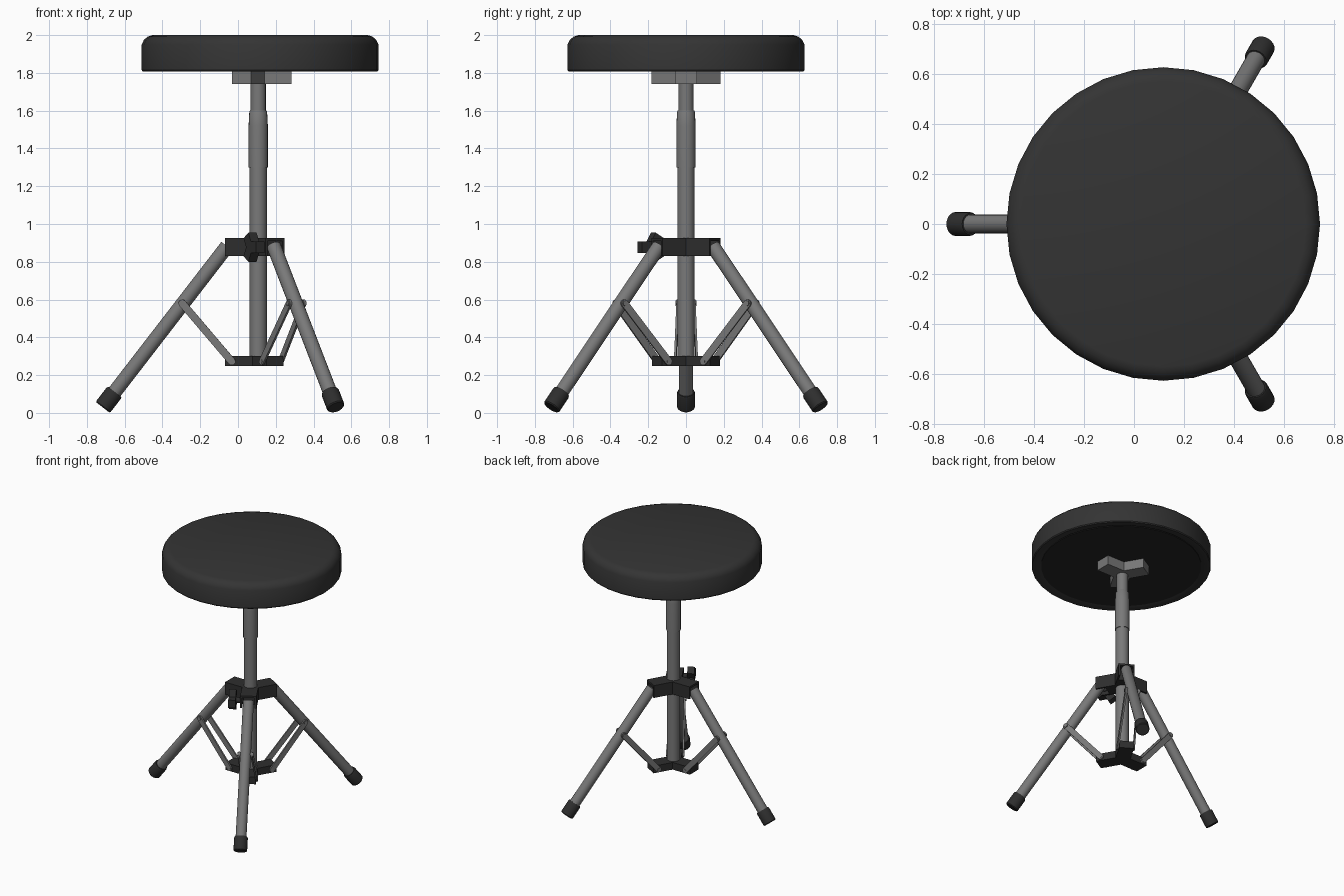
import bpy, bmesh, math
from mathutils import Matrix, Vector

if "Cube" in bpy.data.objects:
    bpy.data.objects.remove(bpy.data.objects["Cube"])

CX = 0.107  # x of the post axis
ANGLES = {"left": math.pi, "front": -math.pi / 3, "back": math.pi / 3}


def material(name, v):
    m = bpy.data.materials.new(name)
    m.diffuse_color = (v, v, v, 1)
    m.use_nodes = True
    m.node_tree.nodes["Principled BSDF"].inputs["Base Color"].default_value = m.diffuse_color
    return m


VINYL = material("seat black", 0.034)
UNDER = material("underside black", 0.018)
PLASTIC = material("plastic black", 0.027)
STEEL = material("grey steel", 0.19)


def finish(name, bm, mat, smooth=True):
    bmesh.ops.remove_doubles(bm, verts=bm.verts, dist=1e-5)
    bmesh.ops.recalc_face_normals(bm, faces=bm.faces)
    for f in bm.faces:
        f.smooth = smooth
    for e in bm.edges:
        e.smooth = e.calc_face_angle(0) < math.radians(35)
    me = bpy.data.meshes.new(name)
    bm.to_mesh(me)
    bm.free()
    me.materials.append(mat)
    ob = bpy.data.objects.new(name, me)
    bpy.context.collection.objects.link(ob)
    return ob


def lathe(name, profile, mat, matrix, n=20):
    """Revolve (radius, height) points around local z; open ends are capped."""
    bm = bmesh.new()
    rings = [[bm.verts.new(matrix @ Vector((r * math.cos(2 * math.pi * i / n),
                                            r * math.sin(2 * math.pi * i / n), z)))
              for i in range(n)] for r, z in profile]
    for a, b in zip(rings, rings[1:]):
        for i in range(n):
            j = (i + 1) % n
            bm.faces.new((a[i], a[j], b[j], b[i]))
    bm.faces.new(rings[0])
    bm.faces.new(rings[-1])
    return finish(name, bm, mat)


def prism(name, outline, depth, mat, matrix):
    """Extrude a 2D outline along local z from 0 to depth."""
    bm = bmesh.new()
    f = bm.faces.new([bm.verts.new((x, y, 0)) for x, y in outline])
    ext = bmesh.ops.extrude_face_region(bm, geom=[f])["geom"]
    bmesh.ops.translate(bm, vec=(0, 0, depth),
                        verts=[g for g in ext if isinstance(g, bmesh.types.BMVert)])
    bm.transform(matrix)
    return finish(name, bm, mat)


def three_arms(r, w, start):
    """Outline with three square-ended arms, 120 degrees apart."""
    inner = w / math.sin(math.pi / 3)
    pts = []
    for k in range(3):
        a = start + k * 2 * math.pi / 3
        c, s = math.cos(a), math.sin(a)
        pts += [(r * c + w * s, r * s - w * c), (r * c - w * s, r * s + w * c),
                (inner * math.cos(a + math.pi / 3), inner * math.sin(a + math.pi / 3))]
    return pts


def frame(xa, ya, za, o):
    m = Matrix((xa, ya, za)).transposed().to_4x4()
    m.translation = o
    return m


def along(a, b):
    m = (b - a).to_track_quat('Z', 'Y').to_matrix().to_4x4()
    m.translation = a
    return m


def at(z, x=CX):
    return Matrix.Translation((x, 0, z))


# Seat cushion and the recessed board under it
lathe("seat", [(0.56, 1.816), (0.575, 1.808), (0.622, 1.808), (0.627, 1.815), (0.627, 1.95),
               (0.615, 1.975), (0.595, 1.992), (0.57, 2.0)], VINYL, at(0, 0.117), 32)
lathe("seat_underside", [(0.56, 1.811), (0.56, 1.82)], UNDER, at(0, 0.117), 32)
prism("seat_bracket", three_arms(0.177, 0.057, 0), 0.072, STEEL, at(1.74))

# Telescopic post
lathe("upper_post", [(0.04, 1.55), (0.04, 1.80)], STEEL, at(0))
lathe("post_sleeve", [(0.051, 1.30), (0.051, 1.52), (0.047, 1.595), (0.044, 1.60)], STEEL, at(0))
lathe("lower_post", [(0.046, 0.27), (0.046, 1.31)], STEEL, at(0))

# Upper hub: cover plate, core and channel walls; lower hub: solid
prism("upper_hub_cover", three_arms(0.177, 0.057, math.pi), 0.015, PLASTIC, at(0.91))
prism("upper_hub_core", three_arms(0.11, 0.057, math.pi), 0.085, PLASTIC, at(0.83))
prism("lower_hub", three_arms(0.177, 0.052, math.pi), 0.055, PLASTIC, at(0.247))

up = Vector((0, 0, 1))
for side, ang in ANGLES.items():
    out = Vector((math.cos(ang), math.sin(ang), 0))
    tan = up.cross(out)

    def P(r, z, t=0.0):
        return Vector((CX, 0, 0)) + out * r + up * z + tan * t

    # Leg tube with rubber foot
    top, toe = P(0.165, 0.882), P(0.823, 0.029)
    lathe(side + "_leg", [(0.038, 0), (0.038, (toe - top).length - 0.03)], STEEL, along(top, toe))
    d = (top - toe).normalized()
    lathe(side + "_foot", [(0.043, 0), (0.048, 0.006), (0.048, 0.095), (0.044, 0.104)],
          PLASTIC, along(toe, toe + d))

    # Rivet through the leg, and pin through the lower hub
    lathe(side + "_rivet", [(0.014, 0), (0.014, 0.112)], STEEL,
          along(P(0.402, 0.58, -0.056), P(0.402, 0.58, 0.056)), 12)
    lathe(side + "_pin", [(0.012, 0), (0.012, 0.13)], STEEL,
          along(P(0.14, 0.272, -0.065), P(0.14, 0.272, 0.065)), 12)

    for s in (-1, 1):
        # Channel wall of the upper hub
        prism(f"{side}_hub_wall_{s}", [(0.08, 0.83), (0.177, 0.83), (0.177, 0.925), (0.08, 0.925)],
              0.012, PLASTIC, frame(out, up, -tan, P(0, 0, s * 0.051 + 0.006)))
        # Flat brace with round ends
        a, b = P(0.402, 0.58, s * 0.044), P(0.14, 0.272, s * 0.057)
        xa = (b - a).normalized()
        za = xa.cross(out.cross(tan)).normalized()
        ya = za.cross(xa)
        L, h = (b - a).length, 0.02
        cap = [(h * math.cos(math.pi / 2 + math.pi * i / 6), h * math.sin(math.pi / 2 + math.pi * i / 6))
               for i in range(7)]
        prism(f"{side}_brace_{s}", cap + [(L - x, -y) for x, y in cap], 0.012, STEEL,
              frame(xa, ya, za, a - za * 0.006))

# Three-lobed clamp knob on the side of the front arm
out = Vector((0.5, -math.sqrt(3) / 2, 0))
nrm = Vector((-math.sqrt(3) / 2, -0.5, 0))
base = Vector((CX, 0, 0.877)) + out * 0.145
lathe("knob_stem", [(0.02, 0), (0.02, 0.06)], PLASTIC, along(base + nrm * 0.04, base + nrm), 12)
prism("clamp_knob", three_arms(0.072, 0.03, 0), 0.05, PLASTIC,
      frame(out, nrm.cross(out), nrm, base + nrm * 0.088))
